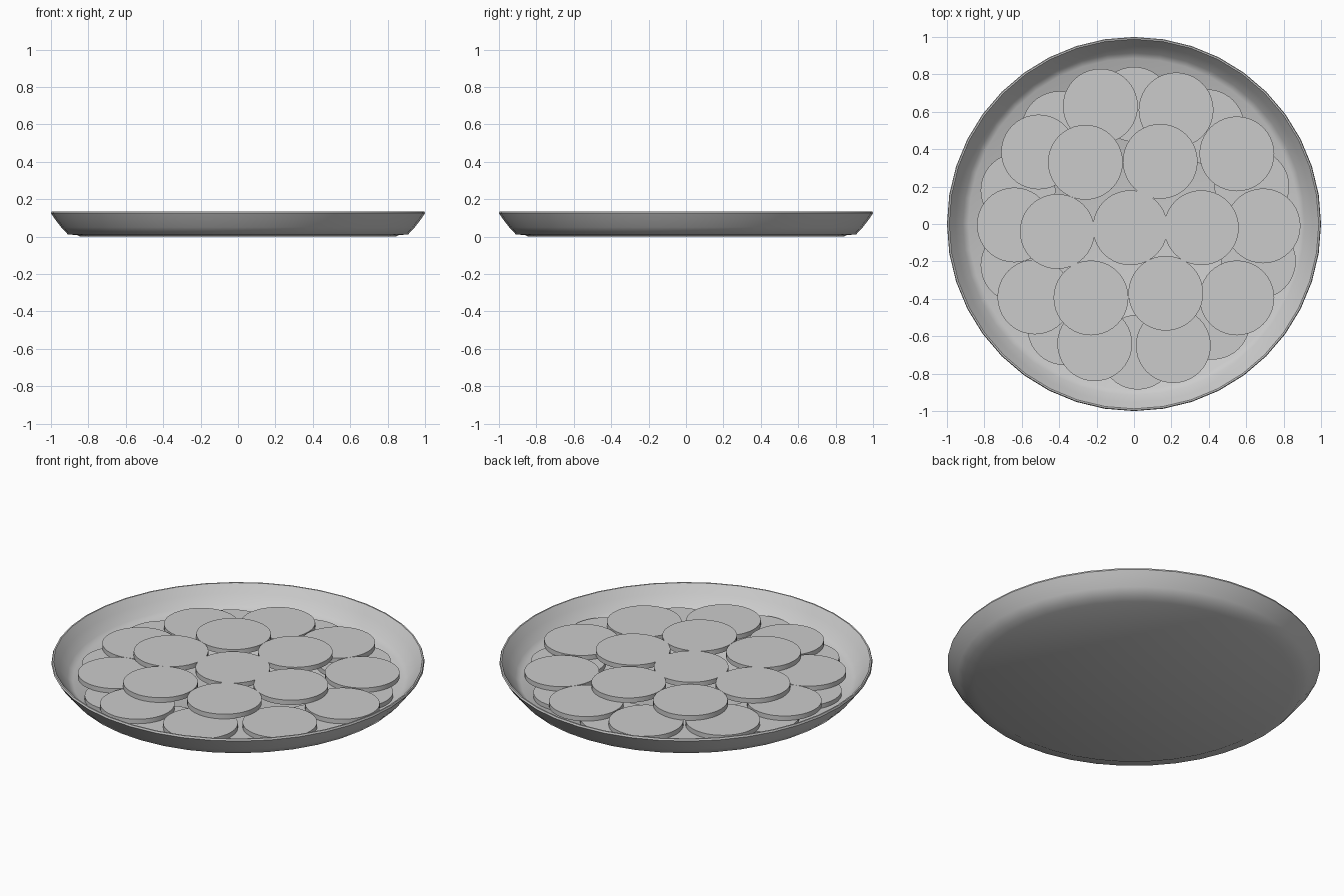
import bpy, bmesh
from math import radians, pi
from mathutils import Matrix

if "Cube" in bpy.data.objects:
    bpy.data.objects.remove(bpy.data.objects["Cube"])


def finish(bm, name, angle):
    bmesh.ops.recalc_face_normals(bm, faces=bm.faces)
    me = bpy.data.meshes.new(name)
    bm.to_mesh(me)
    bm.free()
    ob = bpy.data.objects.new(name, me)
    bpy.context.collection.objects.link(ob)
    bpy.ops.object.select_all(action='DESELECT')
    bpy.context.view_layer.objects.active = ob
    ob.select_set(True)
    bpy.ops.object.shade_smooth_by_angle(angle=radians(angle))
    return ob


# Plate: lathed profile with a shallow foot, sloping wall and thin lip
profile = [(0, 0), (0.845, 0), (0.86, 0.008), (0.91, 0.012), (0.945, 0.05),
           (0.98, 0.095), (1.0, 0.125), (0.996, 0.135), (0.988, 0.135),
           (0.955, 0.09), (0.915, 0.04), (0.885, 0.018), (0, 0.016)]
bm = bmesh.new()
verts = [bm.verts.new((r, 0, z)) for r, z in profile]
edges = [bm.edges.new(pair) for pair in zip(verts, verts[1:])]
bmesh.ops.spin(bm, geom=verts + edges, cent=(0, 0, 0), axis=(0, 0, 1),
               angle=2 * pi, steps=40)
bmesh.ops.remove_doubles(bm, verts=bm.verts, dist=0.0005)
finish(bm, "plate", 50)


# Round slices: each layer is a set of thin overlapping discs
def slices(name, centres, top, radius=0.2, thick=0.028):
    for i, (x, y) in enumerate(centres):
        bm = bmesh.new()
        bmesh.ops.create_cone(bm, cap_ends=True, segments=40, radius1=radius,
                              radius2=radius, depth=thick,
                              matrix=Matrix.Translation((x, y, top - thick / 2)))
        finish(bm, f"{name}_{i + 1}", 40)


slices("lower_slice", [(0, 0.64), (0.39, 0.52), (0.63, 0.2), (0.665, -0.2),
                       (0.42, -0.525), (0.02, -0.685), (-0.37, -0.555),
                       (-0.62, -0.22), (-0.62, 0.18), (-0.4, 0.51)], 0.043)
slices("upper_slice", [(-0.18, 0.63), (0.225, 0.61), (0.55, 0.375), (0.69, -0.01),
                       (0.55, -0.395), (0.21, -0.65), (-0.21, -0.64),
                       (-0.53, -0.39), (-0.64, -0.005), (-0.51, 0.385)], 0.07)
slices("inner_slice", [(-0.26, 0.33), (0.14, 0.335), (0.36, -0.02), (0.17, -0.37),
                       (-0.23, -0.395), (-0.41, -0.04), (-0.02, -0.02)], 0.098)
